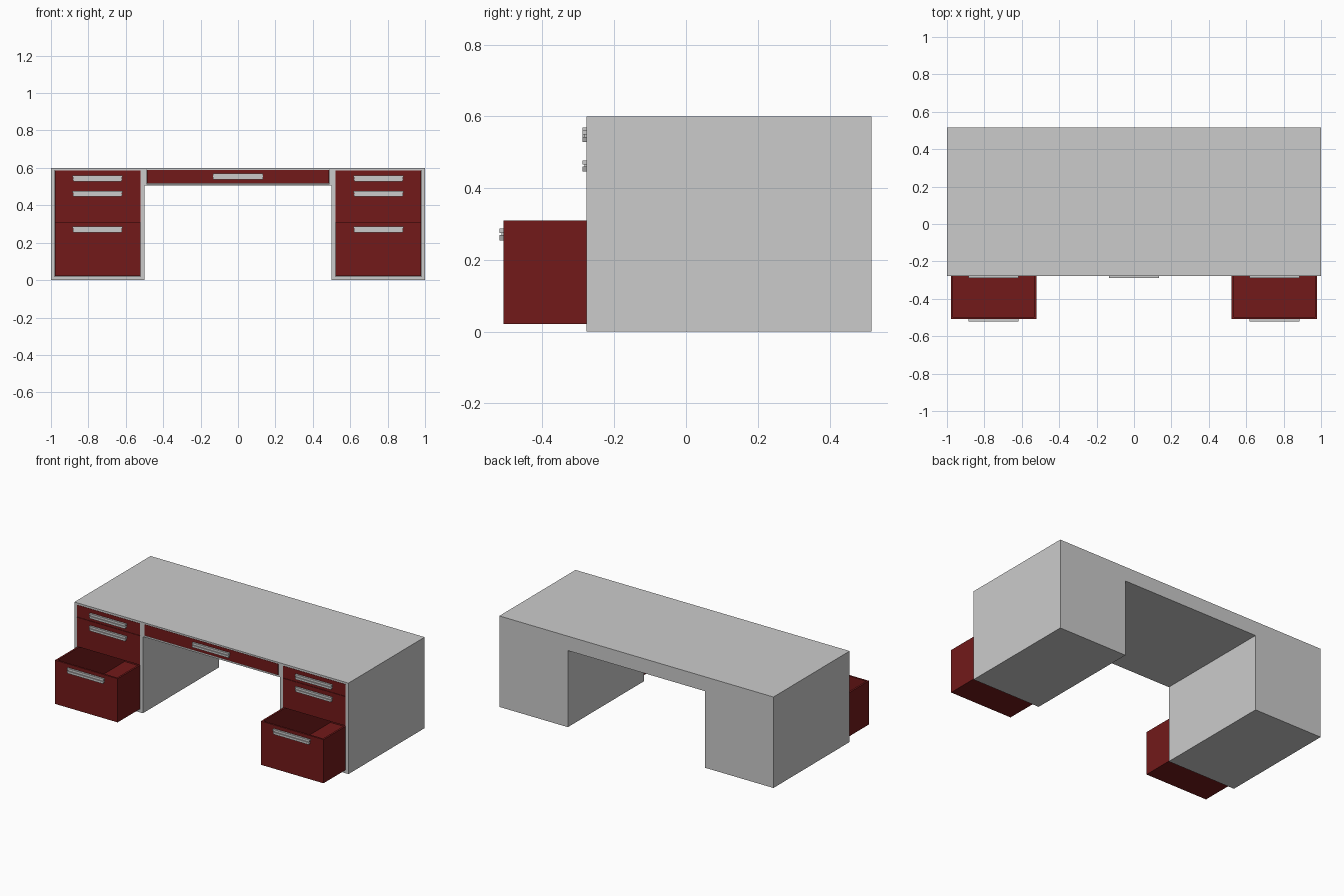
import bpy, bmesh
from mathutils import Vector

if "Cube" in bpy.data.objects:
    bpy.data.objects.remove(bpy.data.objects["Cube"])

FRONT, BACK = -0.277, 0.517

red = bpy.data.materials.new("drawer_red")
red.diffuse_color = (0.17, 0.01, 0.01, 1)
red.use_nodes = True
red.node_tree.nodes["Principled BSDF"].inputs["Base Color"].default_value = red.diffuse_color


def finish(name, bm, mat=None):
    bmesh.ops.recalc_face_normals(bm, faces=bm.faces)
    me = bpy.data.meshes.new(name)
    bm.to_mesh(me)
    bm.free()
    ob = bpy.data.objects.new(name, me)
    bpy.context.collection.objects.link(ob)
    if mat:
        me.materials.append(mat)
    return ob


def box(bm, x0, x1, y0, y1, z0, z1):
    vs = bmesh.ops.create_cube(bm, size=1)["verts"]
    for v in vs:
        v.co = Vector(((x0 + x1) / 2 + v.co.x * (x1 - x0),
                       (y0 + y1) / 2 + v.co.y * (y1 - y0),
                       (z0 + z1) / 2 + v.co.z * (z1 - z0)))
    return vs


def drawer(name, x0, x1, z0, z1, pull=0.0, depth=0.72, wall=0.017):
    # open-topped tray: inset the top face and push it down to the floor
    bm = bmesh.new()
    box(bm, x0, x1, FRONT - pull, FRONT - pull + depth, z0, z1)
    bm.normal_update()
    top = max(bm.faces, key=lambda f: f.calc_center_median().z)
    bmesh.ops.inset_region(bm, faces=[top], thickness=wall)
    res = bmesh.ops.extrude_face_region(bm, geom=[top])
    bmesh.ops.delete(bm, geom=[top], context="FACES_ONLY")
    for v in res["geom"]:
        if isinstance(v, bmesh.types.BMVert):
            v.co.z = z0 + 0.012
    return finish(name, bm, red)


def handle(name, cx, z0, z1, y, taper=0.006):
    # slim pull: upper lip, recessed groove and a tapered lower bar
    bm = bmesh.new()
    w, h = 0.134, z1 - z0
    box(bm, cx - w, cx + w, y - 0.012, y, z1 - 0.35 * h, z1)
    box(bm, cx - w + taper, cx + w - taper, y - 0.006, y,
        z1 - 0.55 * h, z1 - 0.35 * h)
    vs = box(bm, cx - w, cx + w, y - 0.012, y, z0, z1 - 0.55 * h)
    for v in vs:
        if v.co.z < z0 + 1e-4:
            v.co.x += taper if v.co.x < cx else -taper
    return finish(name, bm)


# desk body: kneehole profile pushed back to full depth
profile = [(-1, 0), (-0.5, 0), (-0.5, 0.505), (0.5, 0.505),
           (0.5, 0), (1, 0), (1, 0.6), (-1, 0.6)]
bm = bmesh.new()
face = bm.faces.new([bm.verts.new((x, FRONT, z)) for x, z in profile])
res = bmesh.ops.extrude_face_region(bm, geom=[face])
bmesh.ops.translate(bm, vec=(0, BACK - FRONT, 0),
                    verts=[v for v in res["geom"] if isinstance(v, bmesh.types.BMVert)])
body = finish("desk_body", bm)

# drawer openings cut into the body
bm = bmesh.new()
for x0, x1, z0, z1 in [(-0.98, -0.522, 0.02, 0.587), (0.522, 0.98, 0.02, 0.587),
                       (-0.488, 0.488, 0.515, 0.59)]:
    box(bm, x0, x1, FRONT - 0.1, BACK - 0.02, z0, z1)
cutter = finish("opening_cutter", bm)
cutter.hide_render = True
cutter.hide_viewport = True
cutter.display_type = "WIRE"
mod = body.modifiers.new("openings", "BOOLEAN")
mod.operation = "DIFFERENCE"
mod.solver = "EXACT"
mod.object = cutter

# three drawers per pedestal, the lowest one pulled out
rows = [("top", 0.507, 0.586, 0.528, 0.56, 0.0),
        ("middle", 0.312, 0.505, 0.446, 0.477, 0.0),
        ("bottom", 0.022, 0.31, 0.254, 0.287, 0.231)]
for side, s in (("left", -1), ("right", 1)):
    for row, z0, z1, h0, h1, pull in rows:
        cx = s * 0.751
        drawer(f"{side}_{row}_drawer", cx - 0.2285, cx + 0.2285, z0, z1, pull)
        handle(f"{side}_{row}_handle", cx, h0, h1, FRONT - pull)

# wide pencil drawer above the kneehole
drawer("center_drawer", -0.487, 0.487, 0.516, 0.589)
handle("center_handle", 0, 0.538, 0.569, FRONT, taper=0.001)
